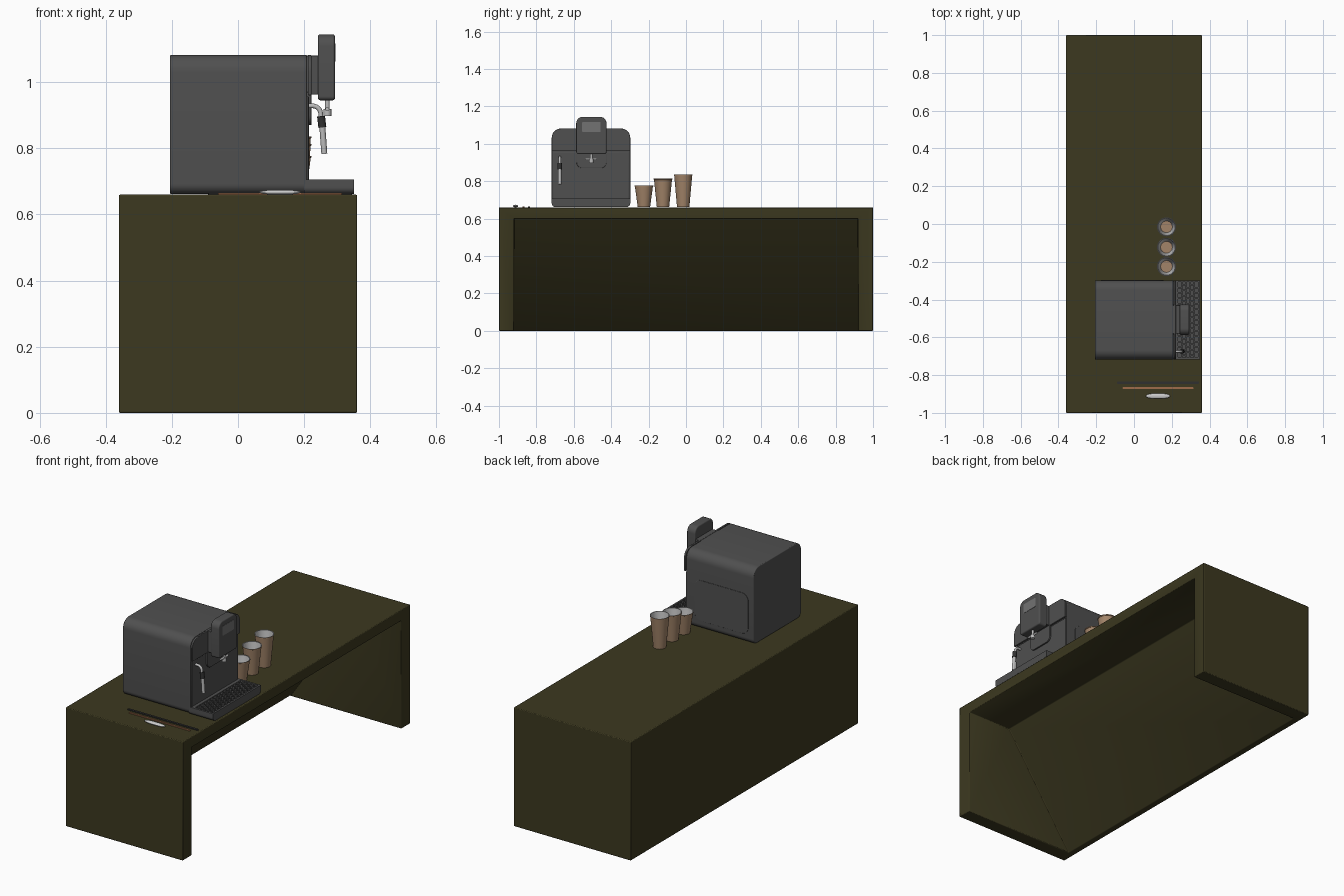
import bpy, bmesh, math
from mathutils import Vector

if "Cube" in bpy.data.objects:
    bpy.data.objects.remove(bpy.data.objects["Cube"])


def mat(name, c):
    m = bpy.data.materials.new(name)
    m.diffuse_color = (*c, 1)
    m.use_nodes = True
    m.node_tree.nodes["Principled BSDF"].inputs["Base Color"].default_value = m.diffuse_color
    return m


OLIVE = mat("olive", (0.045, 0.04, 0.014))
DARK = mat("dark_grey", (0.08, 0.08, 0.08))
BLACK = mat("black", (0.03, 0.03, 0.03))
SCREEN = mat("screen_grey", (0.17, 0.17, 0.17))
STEEL = mat("steel", (0.5, 0.5, 0.5))
KRAFT = mat("kraft", (0.36, 0.23, 0.14))
WHITE = mat("white", (0.75, 0.75, 0.75))
WOOD = mat("wood", (0.35, 0.15, 0.07))


def finish(name, bm, *mats, bevel=0):
    bmesh.ops.recalc_face_normals(bm, faces=bm.faces)
    me = bpy.data.meshes.new(name)
    bm.to_mesh(me)
    bm.free()
    ob = bpy.data.objects.new(name, me)
    bpy.context.collection.objects.link(ob)
    for m in mats:
        me.materials.append(m)
    bpy.ops.object.select_all(action='DESELECT')
    ob.select_set(True)
    bpy.context.view_layer.objects.active = ob
    bpy.ops.object.shade_smooth_by_angle(angle=math.radians(35))
    if bevel:
        b = ob.modifiers.new("bevel", 'BEVEL')
        b.width, b.segments, b.limit_method = bevel, 3, 'ANGLE'
    return ob


def add_prism(bm, pts, axis, a, b):
    """Extrude a 2D outline along an axis; outline uses the other two axes in order."""
    def put(p, t):
        v = list(p)
        v.insert(axis, t)
        return bm.verts.new(v)
    lo, hi = [put(p, a) for p in pts], [put(p, b) for p in pts]
    bm.faces.new(lo)
    bm.faces.new(hi)
    n = len(pts)
    for i in range(n):
        bm.faces.new((lo[i], lo[(i + 1) % n], hi[(i + 1) % n], hi[i]))


def prism(name, pts, axis, a, b, m, bevel=0):
    bm = bmesh.new()
    add_prism(bm, pts, axis, a, b)
    return finish(name, bm, m, bevel=bevel)


def rrect(u0, u1, v0, v1, radii, seg=8):
    """Rounded rectangle; radii ordered bottom-left, bottom-right, top-right, top-left."""
    out = []
    corners = [(u0, v0, 1, 1), (u1, v0, -1, 1), (u1, v1, -1, -1), (u0, v1, 1, -1)]
    for k, ((u, v, su, sv), r) in enumerate(zip(corners, radii)):
        if r == 0:
            out.append((u, v))
            continue
        for i in range(seg + 1):
            t = math.pi * (1 + k / 2) + math.pi / 2 * i / seg
            out.append((u + su * r + r * math.cos(t), v + sv * r + r * math.sin(t)))
    return out


def rect(u0, u1, v0, v1):
    return [(u0, v0), (u1, v0), (u1, v1), (u0, v1)]


def tube(name, pts, r, m):
    cu = bpy.data.curves.new(name, 'CURVE')
    cu.dimensions, cu.bevel_depth, cu.bevel_resolution, cu.use_fill_caps = '3D', r, 4, True
    s = cu.splines.new('POLY')
    s.points.add(len(pts) - 1)
    for p, c in zip(s.points, pts):
        p.co = (*c, 1)
    ob = bpy.data.objects.new(name, cu)
    bpy.context.collection.objects.link(ob)
    cu.materials.append(m)
    return ob


# Counter: block with a knee space cut out, sloping inner back
desk = prism("counter", rect(-0.36, 0.36, 0, 0.66), 1, -1, 1, OLIVE)
cutter = prism("knee_space_cutter", [(0.45, 0.6), (0.085, 0.6), (-0.325, 0),
               (-0.325, -0.1), (0.45, -0.1)], 1, -0.92, 0.92, OLIVE)
cutter.hide_render = True
mod = desk.modifiers.new("cut", 'BOOLEAN')
mod.object, mod.solver = cutter, 'EXACT'
bpy.context.view_layer.objects.active = desk
bpy.ops.object.modifier_apply(modifier="cut")
bpy.data.objects.remove(cutter)
bev = desk.modifiers.new("bevel", 'BEVEL')
bev.width, bev.segments = 0.004, 2

# Machine housing and front panels
Y0, Y1 = -0.718, -0.298
prism("machine_body", rrect(Y0, Y1, 0.662, 1.082, (0.03, 0.03, 0.05, 0.05)),
      0, -0.206, 0.208, DARK, 0.004)
prism("upper_front_panel", rrect(Y0, Y1, 0.96, 1.082, (0, 0, 0.05, 0.05)),
      0, 0.211, 0.222, DARK, 0.003)
prism("front_panel", rrect(Y0 + 0.006, Y1 - 0.006, 0.7, 0.957, (0, 0, 0, 0)),
      0, 0.2, 0.214, DARK, 0.003)
prism("brew_backplate", rrect(-0.585, -0.425, 0.87, 0.97, (0.03, 0.03, 0, 0)),
      0, 0.205, 0.222, DARK, 0.002)
prism("side_hatch", rrect(-0.175, 0.155, 0.71, 0.935, (0.04,) * 4),
      1, Y1 - 0.01, Y1 + 0.002, DARK, 0.001)

# Drip tray: floor, rim walls and staggered grate
prism("tray_base", rrect(Y0, Y1, 0.662, 0.69, (0.02, 0.02, 0, 0)), 0, 0.2, 0.35, DARK)
bm = bmesh.new()
X0, X1 = 0.222, 0.35
for a, b, c, d in ((X1 - 0.01, X1, Y0, Y1), (0.2, X0 + 0.01, Y0, Y1),
                   (X0, X1, Y0, Y0 + 0.01), (X0, X1, Y1 - 0.01, Y1)):
    add_prism(bm, rect(a, b, c, d), 2, 0.688, 0.706)
finish("tray_rim", bm, DARK)
bm = bmesh.new()
rows, slots = 5, 14
dx, dy = (X1 - X0 - 0.02) / rows, (Y1 - Y0 - 0.02) / slots
for r in range(rows):
    x = X0 + 0.01 + r * dx
    if r:
        add_prism(bm, rect(x - 0.003, x + 0.003, Y0 + 0.008, Y1 - 0.008), 2, 0.694, 0.705)
    for s in range(slots):
        y = Y0 + 0.01 + (s + 0.5 * (r % 2)) * dy
        add_prism(bm, rect(x, x + dx, y - 0.004, y + 0.004), 2, 0.694, 0.7045)
finish("tray_grate", bm, DARK)

# Brew head with neck and display
prism("head_neck", rect(-0.58, -0.43, 0.962, 1.08), 0, 0.2, 0.245, DARK, 0.003)
prism("brew_head", rrect(-0.587, -0.425, 0.945, 1.144, (0.012, 0.012, 0.035, 0.035)),
      0, 0.242, 0.293, DARK, 0.006)
prism("display", rrect(-0.555, -0.457, 1.062, 1.116, (0.004,) * 4),
      0, 0.285, 0.2945, SCREEN)

# Spout
tube("spout_stem", [(0.27, -0.506, 0.95), (0.27, -0.506, 0.915)], 0.007, STEEL)
tube("spout_bar", [(0.27, -0.54, 0.918), (0.27, -0.475, 0.918)], 0.006, STEEL)
tube("spout_outlet", [(0.27, -0.506, 0.918), (0.27, -0.506, 0.897)], 0.012, STEEL)

# Steam wand: bent pipe, grip sleeve and nozzle
bend = [(0.205, -0.675, 0.928)]
bend += [(0.226 + 0.024 * math.sin(t), -0.675, 0.903 + 0.025 * math.cos(t))
         for t in (math.pi / 2 * i / 8 for i in range(9))]
tube("wand_pipe", bend + [(0.255, -0.675, 0.865)], 0.007, STEEL)
tube("wand_grip", [(0.251, -0.675, 0.897), (0.255, -0.675, 0.863)], 0.012, BLACK)
tube("wand_nozzle", [(0.255, -0.675, 0.865), (0.261, -0.675, 0.783)], 0.009, STEEL)


# Paper cups: kraft outside and bottom, white inside wall
def cup(name, y, top):
    prof = [(0.033, 0.661), (0.048, top - 0.006), (0.05, top - 0.005), (0.05, top),
            (0.046, top), (0.046, top - 0.006), (0.031, 0.667)]
    bm = bmesh.new()
    n = 32
    rings = [[bm.verts.new((0.172 + r * math.cos(2 * math.pi * i / n),
                            y + r * math.sin(2 * math.pi * i / n), z)) for i in range(n)]
             for r, z in prof]
    bm.faces.new(rings[0])
    bm.faces.new(rings[-1])
    for k, (a, b) in enumerate(zip(rings, rings[1:])):
        for i in range(n):
            f = bm.faces.new((a[i], a[(i + 1) % n], b[(i + 1) % n], b[i]))
            f.material_index = int(k >= 3)
    finish(name, bm, KRAFT, WHITE)


for nm, y, top in (("small", -0.225, 0.777), ("medium", -0.123, 0.813), ("large", -0.015, 0.836)):
    cup(nm + "_cup", y, top)

# Stirring sticks and white sachet lying on the counter
prism("black_stick", rrect(-0.09, 0.345, -0.846, -0.834, (0.005,) * 4, 4), 2, 0.66, 0.665, BLACK)
prism("wooden_stick", rrect(-0.06, 0.315, -0.874, -0.864, (0.004,) * 4, 4), 2, 0.66, 0.665, WOOD)
bm = bmesh.new()
bmesh.ops.create_uvsphere(bm, u_segments=24, v_segments=12, radius=1)
for v in bm.verts:
    sx = math.copysign(abs(v.co.x) ** 0.7, v.co.x)
    v.co = Vector((0.127 + 0.064 * sx, -0.911 + 0.014 * v.co.y, 0.667 + 0.007 * v.co.z))
finish("white_sachet", bm, WHITE)
